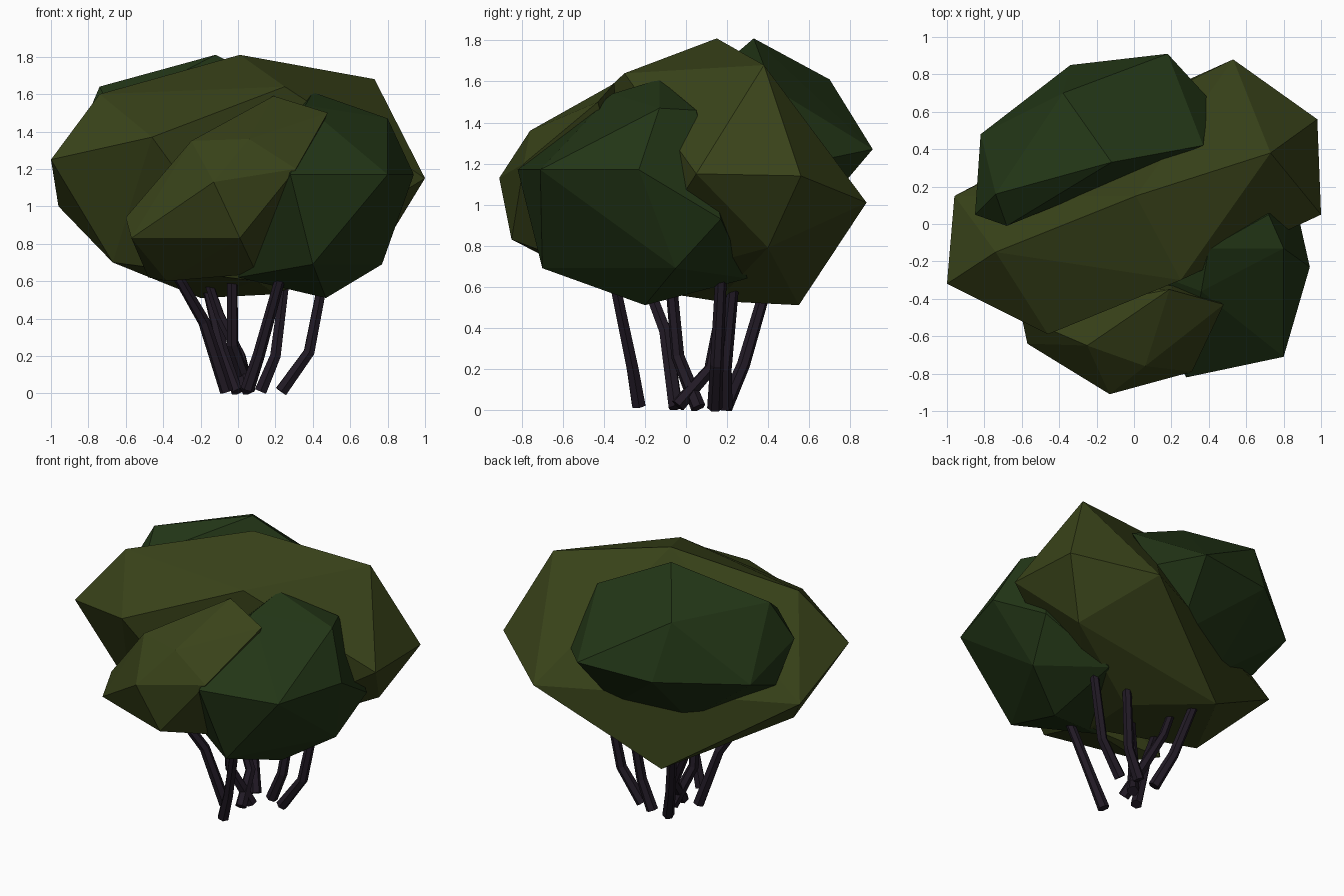
import bpy, bmesh


def material(name, rgb):
    m = bpy.data.materials.new(name)
    m.diffuse_color = (*rgb, 1)
    return m


OLIVE = material("olive_leaves", (0.041, 0.056, 0.010))
GREEN = material("green_leaves", (0.016, 0.036, 0.008))
BARK = material("bark", (0.015, 0.010, 0.018))


def clump(name, mat, corners):
    """Faceted leaf clump: the convex skin around a few corner points."""
    bm = bmesh.new()
    for p in corners:
        bm.verts.new(p)
    bmesh.ops.convex_hull(bm, input=bm.verts[:])
    bmesh.ops.delete(bm, geom=[v for v in bm.verts if not v.link_faces], context='VERTS')
    bmesh.ops.recalc_face_normals(bm, faces=bm.faces[:])
    me = bpy.data.meshes.new(name)
    bm.to_mesh(me)
    bm.free()
    me.materials.append(mat)
    bpy.context.collection.objects.link(bpy.data.objects.new(name, me))


def stem(name, path):
    """Bent six-sided stem that thins slightly towards the top."""
    cu = bpy.data.curves.new(name, 'CURVE')
    cu.dimensions = '3D'
    cu.bevel_depth = 0.037
    cu.bevel_resolution = 1
    cu.use_fill_caps = True
    sp = cu.splines.new('POLY')
    sp.points.add(len(path) - 1)
    sp.use_smooth = False
    for i, p in enumerate(path):
        sp.points[i].co = (*p, 1)
        sp.points[i].radius = 1.0 - 0.12 * i
    cu.materials.append(BARK)
    ob = bpy.data.objects.new(name, cu)
    bpy.context.collection.objects.link(ob)
    bpy.ops.object.select_all(action='DESELECT')
    ob.select_set(True)
    bpy.context.view_layer.objects.active = ob
    bpy.ops.object.convert(target='MESH')


# Large central clump
clump("main_clump", OLIVE, [
    (0.01, 0.15, 1.81), (0.73, 0.38, 1.68), (0.25, -0.30, 1.64), (-0.74, -0.15, 1.60),
    (-0.46, -0.59, 1.37), (-1.0, -0.32, 1.25), (-0.96, 0.15, 1.0), (-0.67, -0.20, 0.70),
    (-0.20, 0.55, 0.51), (0.20, 0.15, 0.53), (0.78, 0.40, 0.79), (1.0, 0.05, 1.15),
    (0.98, 0.56, 1.14), (0.53, 0.88, 1.01), (0.1, -0.3, 0.60)])

# Rear clump
clump("back_clump", GREEN, [
    (-0.12, 0.33, 1.81), (-0.74, 0.16, 1.64), (0.37, 0.42, 1.57), (-0.38, 0.70, 1.61),
    (0.18, 0.91, 1.27), (-0.34, 0.85, 1.25), (0.40, 0.67, 1.22), (-0.82, 0.48, 1.22),
    (-0.85, 0.05, 1.38), (-0.68, -0.01, 1.52), (-0.30, 0.40, 0.82), (0.12, 0.58, 0.88),
    (-0.80, 0.18, 1.10)])

# Front right clump
clump("right_clump", GREEN, [
    (0.40, -0.13, 1.61), (0.80, -0.13, 1.47), (0.72, 0.05, 1.46), (0.36, -0.36, 1.54),
    (0.94, -0.23, 1.17), (0.80, -0.71, 1.17), (0.28, -0.82, 1.17), (0.40, -0.70, 0.69),
    (0.77, -0.05, 0.69), (0.85, 0.17, 0.93), (0.47, -0.20, 0.51), (0.45, 0.30, 0.64),
    (0.00, -0.35, 0.62), (0.2, -0.3, 1.4)])

# Front left clump
clump("front_clump", OLIVE, [
    (0.19, -0.35, 1.59), (0.48, -0.43, 1.50), (-0.25, -0.65, 1.35), (0.06, -0.76, 1.36),
    (-0.13, -0.91, 1.13), (-0.60, -0.50, 0.94), (-0.57, -0.64, 0.83), (0.01, -0.85, 0.83),
    (0.31, -0.79, 1.20), (-0.38, -0.40, 0.60), (-0.48, -0.32, 0.62), (0.10, -0.35, 0.64),
    (0.25, -0.30, 1.05)])

# Stems, from the ground up into the leaves
for i, path in enumerate([
    [(-0.06, -0.05, 0.01), (-0.18, -0.10, 0.38), (-0.33, -0.20, 0.64)],
    [(0.00, 0.19, 0.01), (-0.08, 0.28, 0.22), (-0.18, 0.40, 0.63)],
    [(0.06, 0.06, 0.01), (-0.03, -0.04, 0.26), (-0.03, -0.08, 0.70)],
    [(0.05, -0.23, 0.02), (0.11, -0.26, 0.20), (0.23, -0.35, 0.63)],
    [(0.12, 0.19, 0.01), (0.20, 0.19, 0.20), (0.25, 0.23, 0.60)],
    [(0.23, 0.14, 0.01), (0.38, 0.15, 0.22), (0.46, 0.17, 0.63)],
    [(0.05, -0.04, 0.02), (0.01, 0.12, 0.20), (-0.10, 0.16, 0.42), (-0.17, 0.17, 0.63)],
]):
    stem(f"stem_{i + 1}", path)
